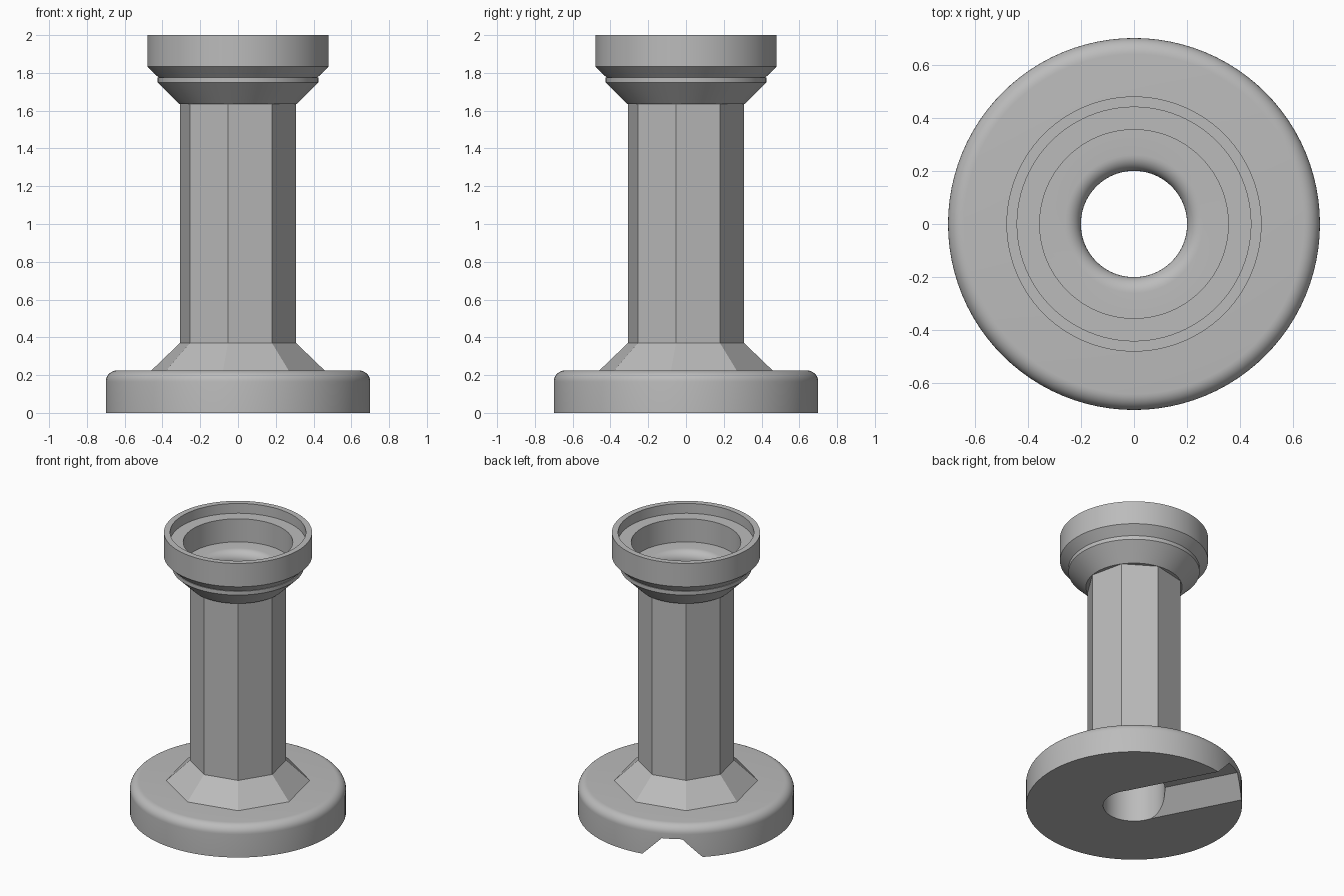
import bpy, bmesh, math
from mathutils import Matrix

if "Cube" in bpy.data.objects:
    bpy.data.objects.remove(bpy.data.objects["Cube"])

SEG = 96
BORE = 0.2
mat = bpy.data.materials.new("plain grey")
mat.diffuse_color = (0.5, 0.5, 0.5, 1)
mat.use_nodes = True
mat.node_tree.nodes["Principled BSDF"].inputs["Base Color"].default_value = mat.diffuse_color


def make_object(name, bm):
    bmesh.ops.recalc_face_normals(bm, faces=bm.faces[:])
    me = bpy.data.meshes.new(name)
    bm.to_mesh(me)
    bm.free()
    me.materials.append(mat)
    ob = bpy.data.objects.new(name, me)
    bpy.context.collection.objects.link(ob)
    return ob


def ring_stack(name, profile, sides, turn=0.0, closed=True):
    """Revolve (radius, z) points; closed joins the last ring to the first, otherwise caps the ends."""
    bm = bmesh.new()
    rings = []
    for r, z in profile:
        angles = [turn + 2 * math.pi * i / sides for i in range(sides)]
        rings.append([bm.verts.new((r * math.cos(a), r * math.sin(a), z)) for a in angles])
    pairs = list(zip(rings, rings[1:]))
    if closed:
        pairs.append((rings[-1], rings[0]))
    else:
        bm.faces.new(rings[0])
        bm.faces.new(rings[-1])
    for a, b in pairs:
        for i in range(sides):
            j = (i + 1) % sides
            bm.faces.new((a[i], a[j], b[j], b[i]))
    return make_object(name, bm)


def arc(cx, cz, rad, start, end, n=8):
    return [(cx + rad * math.cos(math.radians(start + (end - start) * i / n)),
             cz + rad * math.sin(math.radians(start + (end - start) * i / n))) for i in range(n + 1)]


def cut(ob, cutter):
    mod = ob.modifiers.new("cut", 'BOOLEAN')
    mod.operation = 'DIFFERENCE'
    mod.solver = 'EXACT'
    mod.object = cutter
    bpy.context.view_layer.objects.active = ob
    bpy.ops.object.modifier_apply(modifier=mod.name)
    bpy.data.objects.remove(cutter)


# Round base with a rounded upper edge and a through hole
base = ring_stack("base", [(BORE, 0), (0.7, 0)] + arc(0.64, 0.165, 0.06, 0, 90)
                  + [(BORE, 0.225)], SEG)

# Tapered drain channel under the base, running from the hole to the back edge
bm = bmesh.new()
section = [(-0.297, -0.1), (0.297, -0.1), (0.067, 0.13), (-0.067, 0.13)]
ends = [[bm.verts.new((x, y, z)) for y, z in section] for x in (0, 0.9)]
bm.faces.new(ends[0])
bm.faces.new(ends[1])
for i in range(4):
    j = (i + 1) % 4
    bm.faces.new((ends[0][i], ends[0][j], ends[1][j], ends[1][i]))
bm.transform(Matrix.Rotation(math.radians(117.5), 4, 'Z'))
cut(base, make_object("channel_cutter", bm))

# Eight-sided shaft with a flared foot, bored through
shaft = ring_stack("shaft", [(0.465, 0.225), (0.312, 0.37), (0.312, 1.635)],
                   8, math.radians(35.2), closed=False)
cut(shaft, ring_stack("bore_cutter", [(BORE, 0), (BORE, 2)], SEG, closed=False))

# Stepped cup head: flared outside, two counterbores, rounded edge into the hole
head = ring_stack("head", [(BORE, 1.635), (0.312, 1.635), (0.425, 1.748), (0.425, 1.775),
                           (0.42, 1.775), (0.48, 1.833), (0.48, 2.0), (0.44, 2.0),
                           (0.44, 1.93), (0.355, 1.93), (0.355, 1.765)]
                  + arc(BORE + 0.06, 1.705, 0.06, 90, 180), SEG)

for ob in (base, shaft, head):
    bpy.ops.object.select_all(action='DESELECT')
    ob.select_set(True)
    bpy.context.view_layer.objects.active = ob
    bpy.ops.object.shade_smooth_by_angle(angle=math.radians(25))
